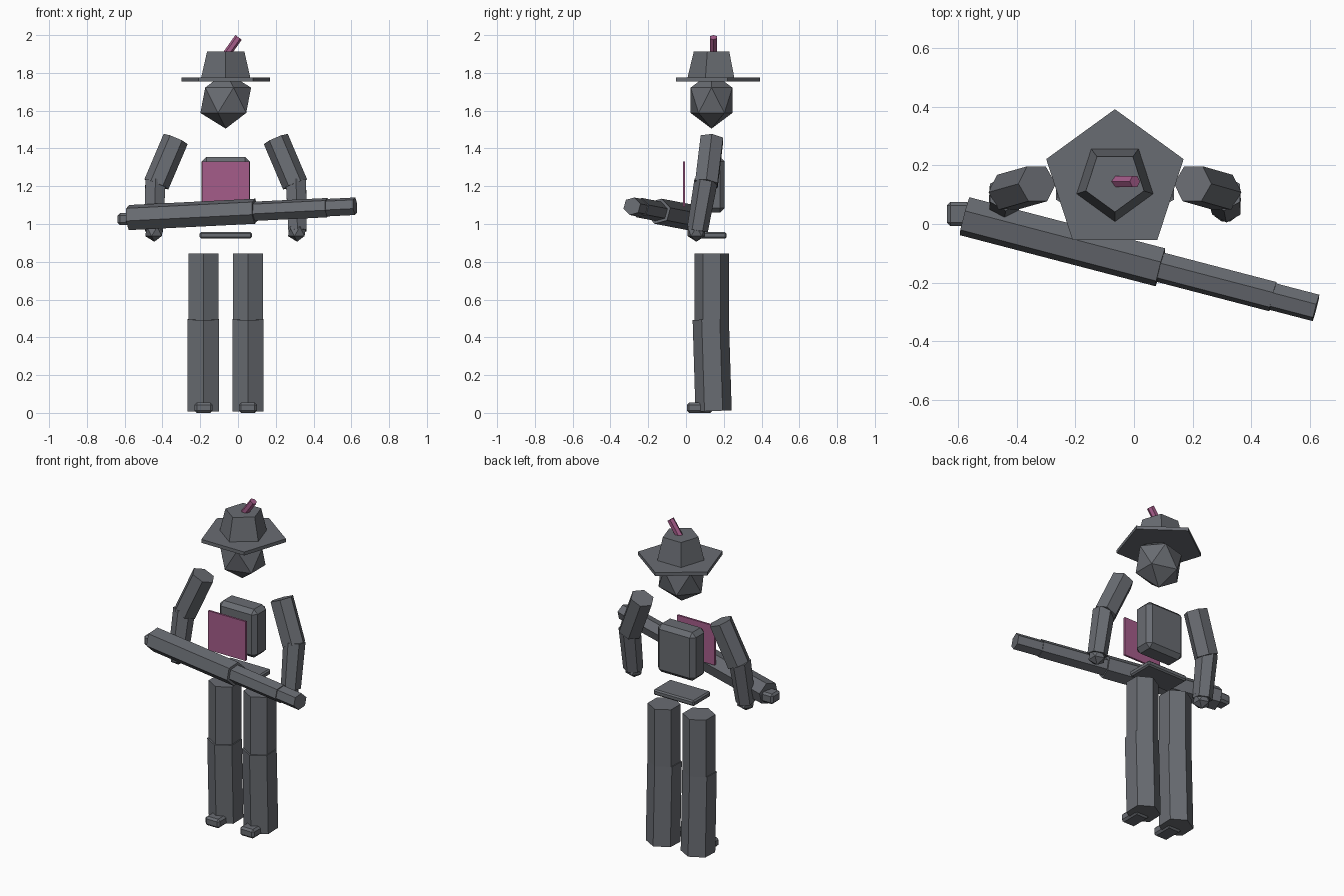
import bpy, bmesh, math
from mathutils import Vector, Matrix

if "Cube" in bpy.data.objects:
    bpy.data.objects.remove(bpy.data.objects["Cube"])

CX = -0.065  # body centre line


def material(name, rgb):
    m = bpy.data.materials.new(name)
    m.diffuse_color = (*rgb, 1)
    m.use_nodes = True
    m.node_tree.nodes["Principled BSDF"].inputs["Base Color"].default_value = m.diffuse_color
    return m


GREY = material("slate grey", (0.141, 0.150, 0.168))
PINK = material("dusty pink", (0.376, 0.107, 0.254))


def finish(name, bm, mat=GREY):
    bmesh.ops.recalc_face_normals(bm, faces=bm.faces[:])
    me = bpy.data.meshes.new(name)
    bm.to_mesh(me)
    bm.free()
    me.materials.append(mat)
    ob = bpy.data.objects.new(name, me)
    bpy.context.collection.objects.link(ob)
    return ob


def prism(name, a, b, r1, r2=None, sides=6, roll=0, ref=(0, 1, 0), mat=GREY):
    """Straight prism or frustum from point a to point b."""
    a, b, ref = Vector(a), Vector(b), Vector(ref)
    d = (b - a).normalized()
    p = ref.cross(d).normalized()
    v = d.cross(p)
    bm = bmesh.new()
    rings = []
    for c, r in ((a, r1), (b, r2 or r1)):
        angs = [math.radians(roll + 360 * i / sides) for i in range(sides)]
        rings.append([bm.verts.new(c + r * (math.cos(t) * p + math.sin(t) * v)) for t in angs])
        bm.faces.new(rings[-1])
    for i in range(sides):
        j = (i + 1) % sides
        bm.faces.new((rings[0][i], rings[0][j], rings[1][j], rings[1][i]))
    return finish(name, bm, mat)


def box(name, lo, hi, bevel=0, mat=GREY):
    """Box between two corners with an optional one-step bevel."""
    lo, hi = Vector(lo), Vector(hi)
    bm = bmesh.new()
    m = Matrix.Translation((lo + hi) / 2) @ Matrix.Diagonal((*(hi - lo), 1))
    bmesh.ops.create_cube(bm, size=1, matrix=m)
    if bevel:
        bmesh.ops.bevel(bm, geom=bm.edges[:], offset=bevel, segments=1,
                        affect='EDGES', profile=0.5)
    return finish(name, bm, mat)


def ico(name, c, radii):
    bm = bmesh.new()
    m = Matrix.Translation(c) @ Matrix.Diagonal((*radii, 1))
    bmesh.ops.create_icosphere(bm, subdivisions=1, radius=1, matrix=m)
    return finish(name, bm)


# Head and hat
ico("head", (CX, 0.135, 1.655), (0.15, 0.13, 0.15))
prism("hat_brim", (CX, 0.145, 1.754), (CX, 0.145, 1.775), 0.246, sides=5,
      roll=90)
prism("hat_crown", (CX, 0.145, 1.77), (CX, 0.145, 1.912), 0.138, 0.104,
      sides=5, roll=-90)
prism("feather", (-0.07, 0.145, 1.885), (0.003, 0.145, 1.988), 0.021, mat=PINK)

# Torso, floating chest panel and pelvis
box("torso", (-0.193, 0.075, 1.06), (0.063, 0.205, 1.355), 0.025)
box("chest_panel", (-0.19, -0.016, 1.09), (0.062, -0.004, 1.33), mat=PINK)
box("pelvis", (-0.203, 0.05, 0.923), (0.073, 0.215, 0.957), 0.008)

# Limbs, mirrored about the centre line
for s, side in ((-1, "right"), (1, "left")):
    def at(x, y, z):
        return (CX + s * x, y, z)

    prism(side + "_upper_arm", at(0.265, 0.137, 1.45), at(0.367, 0.108, 1.21), 0.069)
    prism(side + "_forearm", at(0.372, 0.106, 1.23), at(0.38, 0.06, 0.965), 0.062,
          0.056, roll=30)
    ico(side + "_hand", at(0.378, 0.055, 0.96), (0.054, 0.054, 0.054))
    prism(side + "_thigh", at(0.118, 0.136, 0.845), at(0.118, 0.136, 0.49), 0.091, roll=30)
    prism(side + "_shin", at(0.118, 0.131, 0.495), at(0.118, 0.146, 0.01), 0.096, roll=30)
    fx = CX + s * 0.117
    box(side + "_foot", (fx - 0.048, 0.005, 0.0), (fx + 0.048, 0.14, 0.055), 0.012)


# Long weapon held across the body, stepping down in thickness
def along(x):
    return (x, -0.124 - 0.261 * x, 1.063 + 0.05 * x)


for name, x0, x1, r in (("weapon_body", -0.577, 0.09, 0.069),
                        ("weapon_barrel", 0.09, 0.473, 0.053),
                        ("weapon_muzzle", 0.473, 0.62, 0.048)):
    prism(name, along(x0), along(x1), r, roll=15, ref=(0, 0, 1))
box("weapon_stock", (-0.637, -0.007, 0.995), (-0.557, 0.075, 1.057), 0.012)
